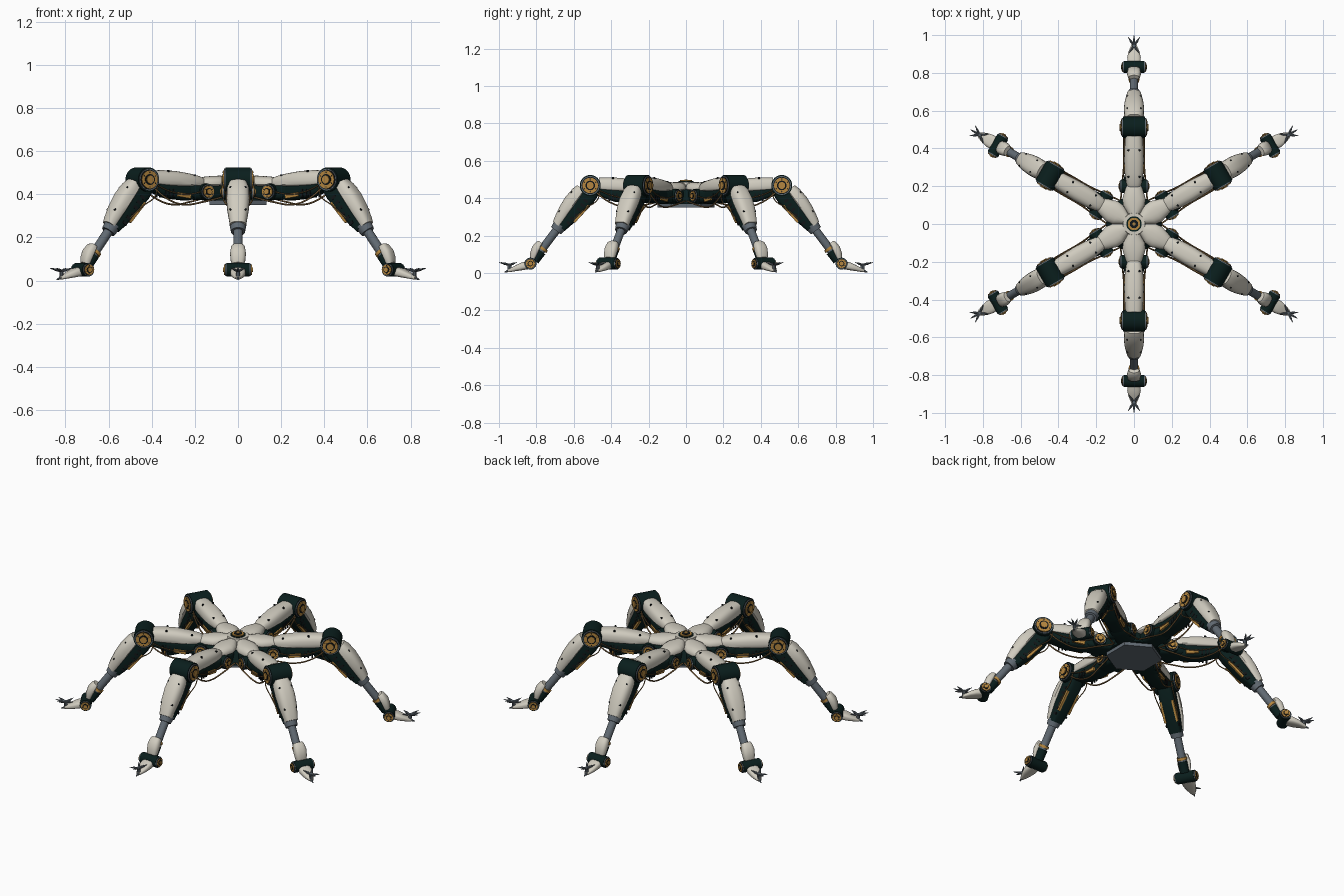
import bpy, bmesh
from math import sin, cos, pi, radians, atan2, copysign
from mathutils import Matrix, Vector

if "Cube" in bpy.data.objects:
    bpy.data.objects.remove(bpy.data.objects["Cube"])


def material(name, rgb):
    m = bpy.data.materials.new(name)
    m.use_nodes = True
    m.diffuse_color = (*rgb, 1)
    m.node_tree.nodes["Principled BSDF"].inputs["Base Color"].default_value = (*rgb, 1)
    return m


CREAM = material("cream_shell", (.63, .6, .52))
GREEN = material("dark_green", (.003, .013, .012))
STEEL = material("steel_grey", (.12, .145, .17))
GOLD = material("gold", (.46, .24, .05))
BROWN = material("brown_cable", (.21, .12, .045))
BLACK = material("black_bolt", (.006, .008, .009))

# Leg space: x runs outward, y sideways, z up. Shin space follows the lower leg.
LEG = Matrix.Identity(4)
KNEE = Vector((.512, 0, .468))
SHIN = Matrix.Translation(KNEE) @ Matrix.Rotation(atan2(.41, .31), 4, 'Y')
ANGLES = [radians(90 + 60 * k) for k in range(6)]


def finish(name, mat, bm, frame=LEG, radial=True):
    """Turn a bmesh into one object, or six around the body."""
    bmesh.ops.transform(bm, matrix=frame, verts=bm.verts)
    bmesh.ops.recalc_face_normals(bm, faces=bm.faces)
    for f in bm.faces:
        f.smooth = True
    for e in bm.edges:
        e.smooth = e.calc_face_angle(3) < radians(35)
    me = bpy.data.meshes.new(name)
    bm.to_mesh(me)
    bm.free()
    me.materials.append(mat)
    place(name, me, radial)


def place(name, data, radial=True):
    for k, a in enumerate(ANGLES if radial else [0]):
        ob = bpy.data.objects.new(f"{name}_{k + 1}" if radial else name, data)
        ob.matrix_world = Matrix.Rotation(a, 4, 'Z')
        bpy.context.collection.objects.link(ob)


def loft(name, mat, sections, frame=LEG, square=.7, n=24):
    """Sections are (along, centre height, half width, rise, drop)."""
    bm = bmesh.new()
    rings = []
    for u, v, w, up, down in sections:
        ring = []
        for i in range(n):
            a = 2 * pi * (i + .5) / n
            c, s = (copysign(abs(q) ** square, q) for q in (cos(a), sin(a)))
            ring.append(bm.verts.new((u, w * c, v + s * (up if s > 0 else down))))
        rings.append(ring)
    for r0, r1 in zip(rings, rings[1:]):
        for i in range(n):
            bm.faces.new((r0[i], r0[(i + 1) % n], r1[(i + 1) % n], r1[i]))
    bm.faces.new(rings[0])
    bm.faces.new(rings[-1])
    finish(name, mat, bm, frame)


def rod(bm, p, q, r0, r1=None, seg=24):
    """Cylinder or cone between two points."""
    p, q = Vector(p), Vector(q)
    rot = (q - p).to_track_quat('Z', 'Y').to_matrix().to_4x4()
    bmesh.ops.create_cone(bm, cap_ends=True, segments=seg, radius1=r0,
                          radius2=r0 if r1 is None else r1, depth=(q - p).length,
                          matrix=Matrix.Translation((p + q) / 2) @ rot)


def rods(name, mat, items, frame=LEG, seg=24, radial=True):
    bm = bmesh.new()
    for item in items:
        rod(bm, *item, seg=seg)
    finish(name, mat, bm, frame, radial)


def boxes(name, mat, items, frame=LEG):
    """Items are (centre, size, tilt)."""
    bm = bmesh.new()
    for c, size, tilt in items:
        m = Matrix.Translation(c) @ Matrix.Rotation(tilt, 4, 'Y') @ Matrix.Diagonal((*size, 1))
        bmesh.ops.create_cube(bm, size=1, matrix=m)
    finish(name, mat, bm, frame)


def joint(name, x, z, r, half):
    """Sideways barrel with stepped round caps on both ends."""
    rods(name + "_barrel", GREEN, [((x, -half, z), (x, half, z), r)], seg=32)
    layers = (("rim", STEEL, .9, .005), ("groove", BLACK, .82, .007), ("cap", GOLD, .74, .011),
              ("recess", BLACK, .46, .013), ("pin", GOLD, .33, .017))
    for part, mat, scale, out in layers:
        rods(f"{name}_{part}", mat,
             [((x, s * half * .9, z), (x, s * (half + out), z), r * scale) for s in (-1, 1)])
    ring = []
    for s in (-1, 1):
        for i in range(6):
            a = pi * (i + .5) / 3
            px, pz = x + cos(a) * r * .61, z + sin(a) * r * .61
            ring.append(((px, s * half, pz), (px, s * (half + .012), pz), r * .06))
    rods(name + "_bolts", BLACK, ring, seg=6)


def cable(name, points, r=.0042):
    cu = bpy.data.curves.new(name, 'CURVE')
    cu.dimensions = '3D'
    cu.bevel_depth, cu.bevel_resolution, cu.resolution_u = r, 2, 8
    for side in (-1, 1):
        sp = cu.splines.new('BEZIER')
        sp.bezier_points.add(len(points) - 1)
        for bp, (x, y, z) in zip(sp.bezier_points, points):
            bp.co = (x, side * y, z)
            bp.handle_left_type = bp.handle_right_type = 'AUTO'
    cu.materials.append(BROWN)
    place(name, cu)


# Body core, belly plate and top hub
def hub(name, mat, z0, z1, r0, r1=None, seg=40):
    rods(name, mat, [((0, 0, z0), (0, 0, z1), r0, r1)], seg=seg, radial=False)


hub("body_core", GREEN, .37, .45, .15, .11, 12)
hub("belly_plate", STEEL, .35, .37, .153, seg=6)
hub("hub_collar", CREAM, .44, .487, .066, .058)
hub("hub_rim", GREEN, .47, .491, .041)
hub("hub_ring", GOLD, .48, .496, .033)
hub("hub_recess", BLACK, .48, .498, .022)
hub("hub_pin", GOLD, .48, .501, .009)

# Hip: cover petal, bracket and joint
loft("body_petal", CREAM, [(.03, .455, .018, .028, .01), (.06, .455, .035, .03, .01),
                           (.1, .452, .058, .034, .012), (.135, .448, .062, .037, .012),
                           (.18, .446, .048, .035, .01), (.208, .445, .036, .028, .008)], square=.85)
loft("hip_bracket", GREEN, [(.08, .41, .045, .035, .035), (.14, .41, .055, .03, .04),
                            (.25, .415, .052, .03, .04), (.28, .42, .042, .03, .03)], square=.5)
joint("hip", .2, .412, .037, .066)

# Upper arm
loft("upper_arm_shell", CREAM, [(.195, .445, .034, .03, .008), (.215, .445, .041, .04, .01),
                                (.27, .447, .05, .05, .012), (.34, .45, .053, .058, .014),
                                (.41, .453, .05, .059, .014), (.465, .457, .046, .053, .014)])
loft("upper_arm_frame", GREEN, [(.2, .42, .036, .02, .035), (.28, .42, .044, .02, .05),
                                (.38, .425, .045, .02, .045), (.48, .45, .042, .02, .035)], square=.45)
boxes("upper_arm_panels", GOLD,
      [((.315, s * .046, .395), (.07, .012, .02), -.15) for s in (-1, 1)])
boxes("upper_arm_ribs", BLACK,
      [((x, s * .045, .405), (.008, .006, .04), 0) for x in (.37, .39, .41) for s in (-1, 1)])
rods("upper_arm_bolts", BLACK, [((x, s * .028, .47), (x, s * .03, h), .006)
                                for x, h in ((.25, .492), (.39, .512)) for s in (-1, 1)], seg=8)
cable("arm_cable", [(.13, .07, .385), (.22, .062, .365), (.32, .05, .352),
                    (.41, .052, .38), (.48, .05, .43)])
cable("arm_side_cable", [(.2, .066, .42), (.3, .056, .40), (.4, .056, .415), (.47, .055, .445)], .003)

# Knee
joint("knee", KNEE.x, KNEE.z, .056, .059)

# Lower leg
loft("shin_shell", CREAM, [(.04, .014, .042, .042, .008), (.07, .014, .052, .051, .01),
                           (.13, .014, .054, .055, .012), (.19, .013, .05, .05, .012),
                           (.25, .01, .041, .04, .012), (.275, .008, .037, .034, .01)], SHIN)
loft("shin_frame", GREEN, [(.0, -.01, .042, .03, .055), (.06, -.01, .044, .03, .06),
                           (.18, -.006, .042, .025, .052), (.275, 0, .035, .02, .038)], SHIN, .45)
boxes("shin_ribs", BLACK, [((t, s * (.044 - t * .03), -.03), (.014, .006, .024), 0)
                           for t in (.08, .11, .14, .17, .2, .23) for s in (-1, 1)], SHIN)
boxes("shin_gold_strips", GOLD, [((.15, s * .034, -.054), (.12, .012, .012), -.08)
                                 for s in (-1, 1)], SHIN)
rods("shin_bolts", BLACK, [((t, s * .03, .03), (t, s * .034, h), .006)
                           for t, h in ((.09, .061), (.21, .052)) for s in (-1, 1)], SHIN, 8)
rods("shin_collar", STEEL, [((.265, 0, 0), (.303, 0, 0), .039, .033)], SHIN)
rods("shin_strut", STEEL, [((.28, 0, 0), (.5, 0, 0), .022)], SHIN)
cable("knee_cable", [(.46, .05, .435), (.475, .054, .39), (.53, .05, .35), (.6, .038, .29)], .003)

# Ankle
loft("ankle_shell", CREAM, [(.402, .02, .026, .022, .004), (.412, .02, .032, .028, .006),
                            (.445, .018, .037, .033, .01), (.48, .012, .034, .028, .012),
                            (.5, .006, .028, .02, .01)], SHIN)
rods("ankle_ring", GOLD, [((.415, 0, -.002), (.43, 0, -.002), .028)], SHIN)
rods("ankle_sleeve", GREEN, [((.438, 0, -.004), (.5, 0, -.004), .026)], SHIN)
joint("ankle", .832, .05, .032, .053)

# Foot and claws
loft("foot_shell", CREAM, [(.845, .042, .034, .022, .022), (.88, .034, .036, .022, .02),
                           (.91, .026, .03, .016, .016), (.935, .018, .02, .01, .012),
                           (.952, .013, .011, .007, .009)])
claws = [((.944, 0, .02), (.944, 0, .05), .01), ((.945, 0, .014), (.97, 0, .004), .008, .003)]
for deg, length in ((0, .056), (35, .054), (-35, .054), (145, .048), (-145, .048)):
    a = radians(deg)
    mid = (.944 + cos(a) * length * .5, sin(a) * length * .5, .05)
    tip = (.944 + cos(a) * length, sin(a) * length, .057)
    claws += [((.944, 0, .043), mid, .006, .006), (mid, tip, .006, .001)]
rods("foot_claws", STEEL, claws, seg=8)
